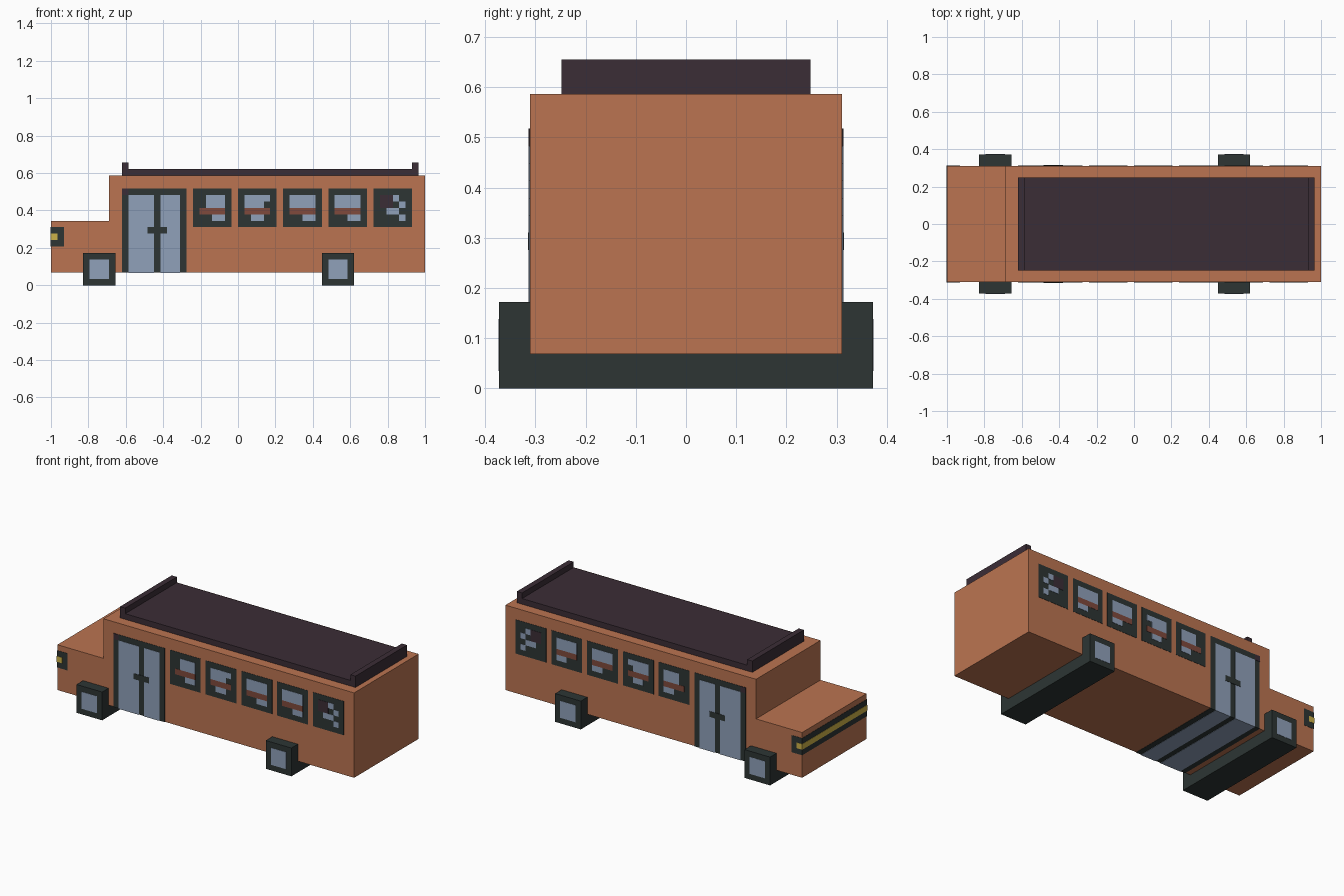
import bpy
import bmesh

cube = bpy.data.objects.get("Cube")
if cube:
    bpy.data.objects.remove(cube, do_unlink=True)

U = 2 / 58          # one block of the design grid
E = 0.0015          # how far each painted layer stands proud
BODY_HALF = 9       # half widths, in blocks
WHEEL_HALF = 10.8
ROOF_HALF = 7.2


def linear(v):
    v /= 255
    return v / 12.92 if v <= 0.04045 else ((v + 0.055) / 1.055) ** 2.4


def material(name, *rgb):
    m = bpy.data.materials.new(name)
    colour = [linear(v) for v in rgb] + [1]
    m.use_nodes = True
    m.diffuse_color = colour
    bsdf = m.node_tree.nodes["Principled BSDF"]
    bsdf.inputs["Base Color"].default_value = colour
    bsdf.inputs["Roughness"].default_value = 0.8
    return m


PAINT = material("orange_paint", 187, 116, 81)
TRIM = material("dark_trim", 45, 53, 52)
GLASS = material("blue_glass", 144, 161, 186)
SEAT = material("red_seat", 128, 74, 60)
LAMP = material("yellow_lamp", 205, 178, 72)
ROOF = material("plum_roof", 59, 45, 54)


def add_block(bm, c0, c1, r0, r1, half, index=0, layer=0, sides=""):
    """Block across the width; columns run along x, rows along z.
    The layer stands proud in y, and also past the named sides."""
    p = layer * E
    x0, x1 = c0 * U - 1, c1 * U - 1
    z0, z1 = r0 * U, r1 * U
    if "front" in sides:
        x0 -= p
    if "below" in sides:
        z0 -= p
    y = half * U + p
    verts = bmesh.ops.create_cube(bm, size=1)["verts"]
    for v in verts:
        v.co = (x1 if v.co.x > 0 else x0,
                y if v.co.y > 0 else -y,
                z1 if v.co.z > 0 else z0)
    for f in {f for v in verts for f in v.link_faces}:
        f.material_index = index


def finish(name, bm, mats):
    mesh = bpy.data.meshes.new(name)
    bm.to_mesh(mesh)
    bm.free()
    for m in mats:
        mesh.materials.append(m)
    obj = bpy.data.objects.new(name, mesh)
    bpy.context.collection.objects.link(obj)
    return obj


def block(name, mat, *args, **kw):
    bm = bmesh.new()
    add_block(bm, *args, **kw)
    return finish(name, bm, [mat])


# Body: stepped side profile extruded across the width
bm = bmesh.new()
outline = [(0, 2), (58, 2), (58, 17), (9, 17), (9, 10), (0, 10)]
side = bm.faces.new([bm.verts.new((c * U - 1, -BODY_HALF * U, r * U))
                     for c, r in outline])
far = bmesh.ops.extrude_face_region(bm, geom=[side])["geom"]
bmesh.ops.translate(bm, vec=(0, 2 * BODY_HALF * U, 0),
                    verts=[v for v in far if isinstance(v, bmesh.types.BMVert)])
bmesh.ops.recalc_face_normals(bm, faces=bm.faces)
finish("body", bm, [PAINT])

# Roof deck with a raised rail at each end
block("roof_deck", ROOF, 11, 57, 17, 18, ROOF_HALF)
block("front_roof_rail", ROOF, 11, 12, 18, 19, ROOF_HALF)
block("rear_roof_rail", ROOF, 56, 57, 18, 19, ROOF_HALF)

# Wheels: square bars across the width with pale hubs
for name, c in (("front", 5), ("rear", 42)):
    block(name + "_wheels", TRIM, c, c + 5, 0, 5, WHEEL_HALF)
    block(name + "_hubs", GLASS, c + 1, c + 4, 1, 4, WHEEL_HALF, layer=1)

# Headlight band wrapping round the nose
block("headlight_surround", TRIM, 0, 2, 6, 9, BODY_HALF, layer=1, sides="front")
block("headlight_strip", LAMP, 0, 1, 7, 8, BODY_HALF, layer=2, sides="front")

# Double doors, wrapping onto the underside
block("door_frame", TRIM, 11, 21, 2, 15, BODY_HALF, layer=1, sides="below")
block("door_corner", ROOF, 11, 12, 14, 15, BODY_HALF, layer=2)
for name, c0, c1 in (("front", 12, 16), ("rear", 17, 20)):
    block(name + "_door_glass", GLASS, c0, c1, 2, 14, BODY_HALF,
          layer=2, sides="below")
block("door_handle", TRIM, 15, 18, 8, 9, BODY_HALF, layer=3)

# Windows: four rows of panes each, top row first
# g = glass, s = seat, p = plum shade, . = frame
PANES = [
    (".ggg", ".ggg", "ssss", "..gg"),
    ("gggg", "ggg.", "ssss", ".gg."),
    ("gggg", "gggg", "ssss", "..gg"),
    ("gggg", "gggg", "ssss", "..gg"),
    ("ppg.", "pp.g", ".gg.", "...g"),
]
KEYS = ".gsp"
for n, rows in enumerate(PANES):
    left = 22 + 7 * n
    bm = bmesh.new()
    add_block(bm, left, left + 6, 9, 15, BODY_HALF, layer=1)
    for r, row in enumerate(rows):
        top = 14 - r
        start = 0
        for c in range(1, 5):
            # One block for each run of equal panes
            if c == 4 or row[c] != row[start]:
                if row[start] != ".":
                    add_block(bm, left + 1 + start, left + 1 + c, top - 1, top,
                              BODY_HALF, KEYS.index(row[start]), layer=2)
                start = c
    finish(f"window_{n + 1}", bm, [TRIM, GLASS, SEAT, ROOF])
